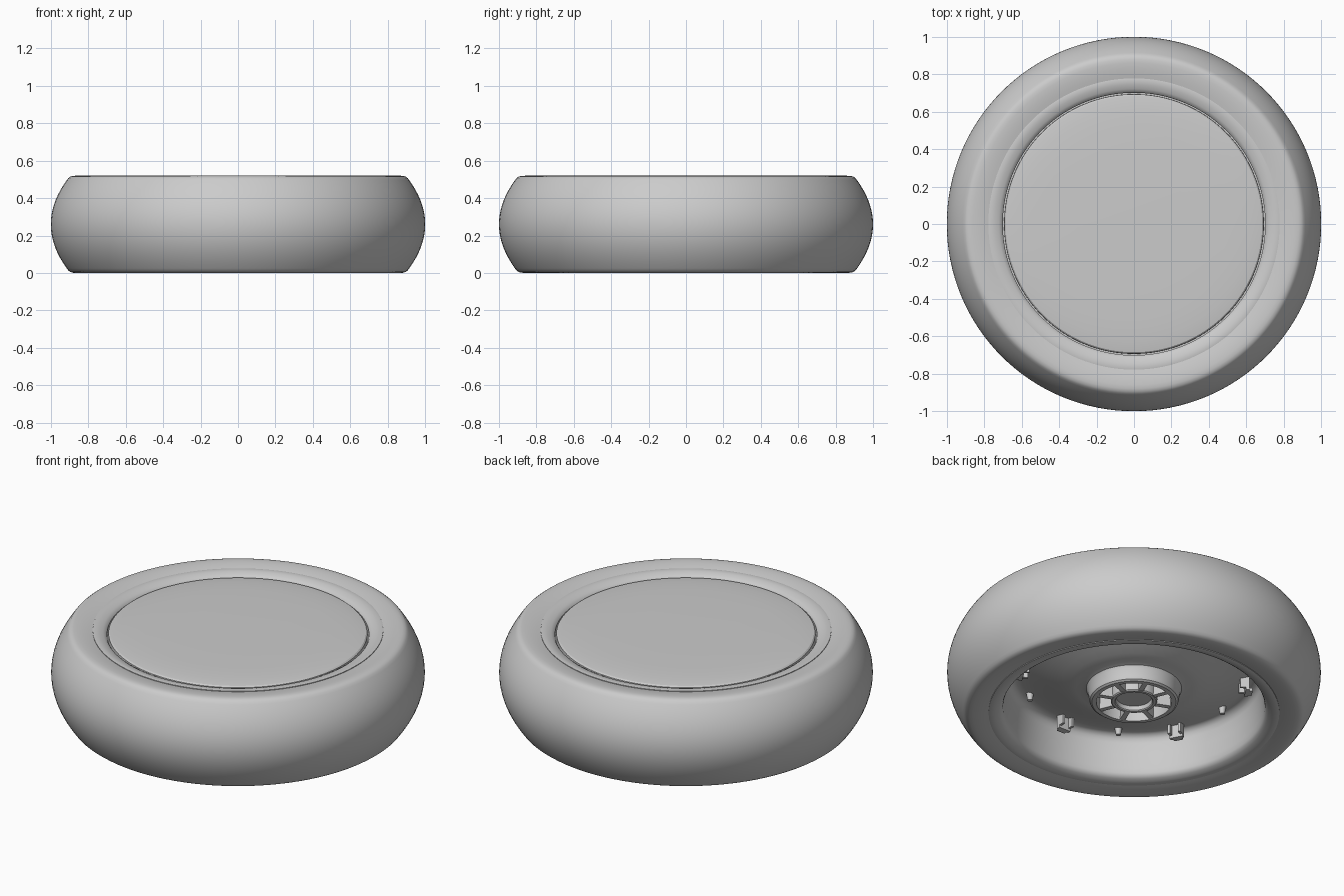
import bpy, bmesh, math
from mathutils import Matrix

if "Cube" in bpy.data.objects:
    bpy.data.objects.remove(bpy.data.objects["Cube"])

SEG = 128


def finish(name, bm, angle=32):
    bmesh.ops.remove_doubles(bm, verts=bm.verts, dist=1e-5)
    bmesh.ops.recalc_face_normals(bm, faces=bm.faces)
    me = bpy.data.meshes.new(name)
    bm.to_mesh(me)
    bm.free()
    me.shade_smooth()
    me.set_sharp_from_angle(angle=math.radians(angle))
    ob = bpy.data.objects.new(name, me)
    bpy.context.collection.objects.link(ob)
    return ob


def lathe(name, profile, closed=False, seg=SEG):
    """Revolve (radius, z) points around the z axis."""
    bm = bmesh.new()
    vs = [bm.verts.new((r, 0, z)) for r, z in profile]
    n = len(vs)
    es = [bm.edges.new((vs[i], vs[(i + 1) % n])) for i in range(n if closed else n - 1)]
    bmesh.ops.spin(bm, geom=vs + es, cent=(0, 0, 0), axis=(0, 0, 1),
                   angle=math.tau, steps=seg, use_merge=False)
    bmesh.ops.remove_doubles(bm, verts=bm.verts, dist=1e-5)
    bmesh.ops.dissolve_degenerate(bm, edges=bm.edges, dist=1e-6)
    return finish(name, bm)


def add_box(bm, angle, r0, r1, width, z0, z1, side=0.0):
    """Box reaching from radius r0 to r1 at the given angle."""
    m = (Matrix.Rotation(angle, 4, 'Z')
         @ Matrix.Translation(((r0 + r1) / 2, side, (z0 + z1) / 2))
         @ Matrix.Diagonal((r1 - r0, width, z1 - z0, 1)))
    bmesh.ops.create_cube(bm, size=1, matrix=m)


# Tyre: bulging tread, rounded shoulders, side walls sloping to the rim
MID = 0.26
half = [(1.0 - 0.085 * (t / 0.235) ** 2, t) for t in [i * 0.235 / 9 for i in range(10)]]
half += [(0.906, 0.247), (0.895, 0.255), (0.88, 0.259), (0.86, 0.2595),
         (0.83, 0.257), (0.80, 0.252), (0.777, 0.247)]
tyre = [(r, MID + t) for r, t in reversed(half)] + [(r, MID - t) for r, t in half[1:]]
lathe("tyre", tyre, closed=True)

# Rim: groove, upper lip, outer wall, lower lip, drum, conical web and hub boss
lathe("wheel_rim", [
    (0.685, 0.44), (0.701, 0.44), (0.701, 0.485), (0.708, 0.495), (0.722, 0.503),
    (0.745, 0.510), (0.765, 0.513), (0.778, 0.511), (0.778, 0.48),
    (0.778, 0.04), (0.778, 0.009), (0.765, 0.007), (0.745, 0.010), (0.722, 0.018),
    (0.708, 0.028), (0.701, 0.042), (0.697, 0.07), (0.690, 0.15), (0.685, 0.215),
    (0.678, 0.24), (0.662, 0.257), (0.64, 0.263), (0.61, 0.258), (0.55, 0.242),
    (0.47, 0.215), (0.40, 0.191), (0.35, 0.176), (0.31, 0.167), (0.275, 0.165),
    (0.255, 0.159), (0.247, 0.145), (0.241, 0.10), (0.236, 0.083), (0.225, 0.075),
    (0.202, 0.075), (0.198, 0.15), (0.0, 0.15)])

# Cover disc on the top, very slightly domed toward its edge
lathe("cover_disc", [
    (0.0, 0.514), (0.3, 0.513), (0.5, 0.511), (0.56, 0.509), (0.62, 0.506),
    (0.665, 0.502), (0.685, 0.499), (0.693, 0.492), (0.694, 0.44), (0.685, 0.44)])

# Hub centre: collar with a blind bore
lathe("hub_collar", [
    (0.0, 0.105), (0.094, 0.105), (0.098, 0.082), (0.103, 0.077),
    (0.118, 0.077), (0.124, 0.083), (0.128, 0.15)], seg=64)

# Hub spokes between collar and boss
bm = bmesh.new()
for i in range(8):
    add_box(bm, math.radians(22.5 + 45 * i), 0.115, 0.21, 0.028, 0.079, 0.152)
finish("hub_spokes", bm)

# Six retaining clips on the web: post, hooked tip and two side ribs
bm = bmesh.new()
for i in range(6):
    a = math.radians(28 + 60 * i)
    add_box(bm, a, 0.600, 0.620, 0.075, 0.180, 0.268)
    add_box(bm, a, 0.600, 0.638, 0.050, 0.180, 0.200)
    for s in (-1, 1):
        add_box(bm, a, 0.570, 0.605, 0.014, 0.195, 0.262, side=0.03 * s)
finish("cover_clips", bm)

# Six small pins between the clips
bm = bmesh.new()
for i in range(6):
    a = math.radians(58 + 60 * i)
    bmesh.ops.create_cone(
        bm, cap_ends=True, segments=16, radius1=0.013, radius2=0.022, depth=0.05,
        matrix=Matrix.Translation((0.6 * math.cos(a), 0.6 * math.sin(a), 0.24)))
finish("locating_pins", bm)
